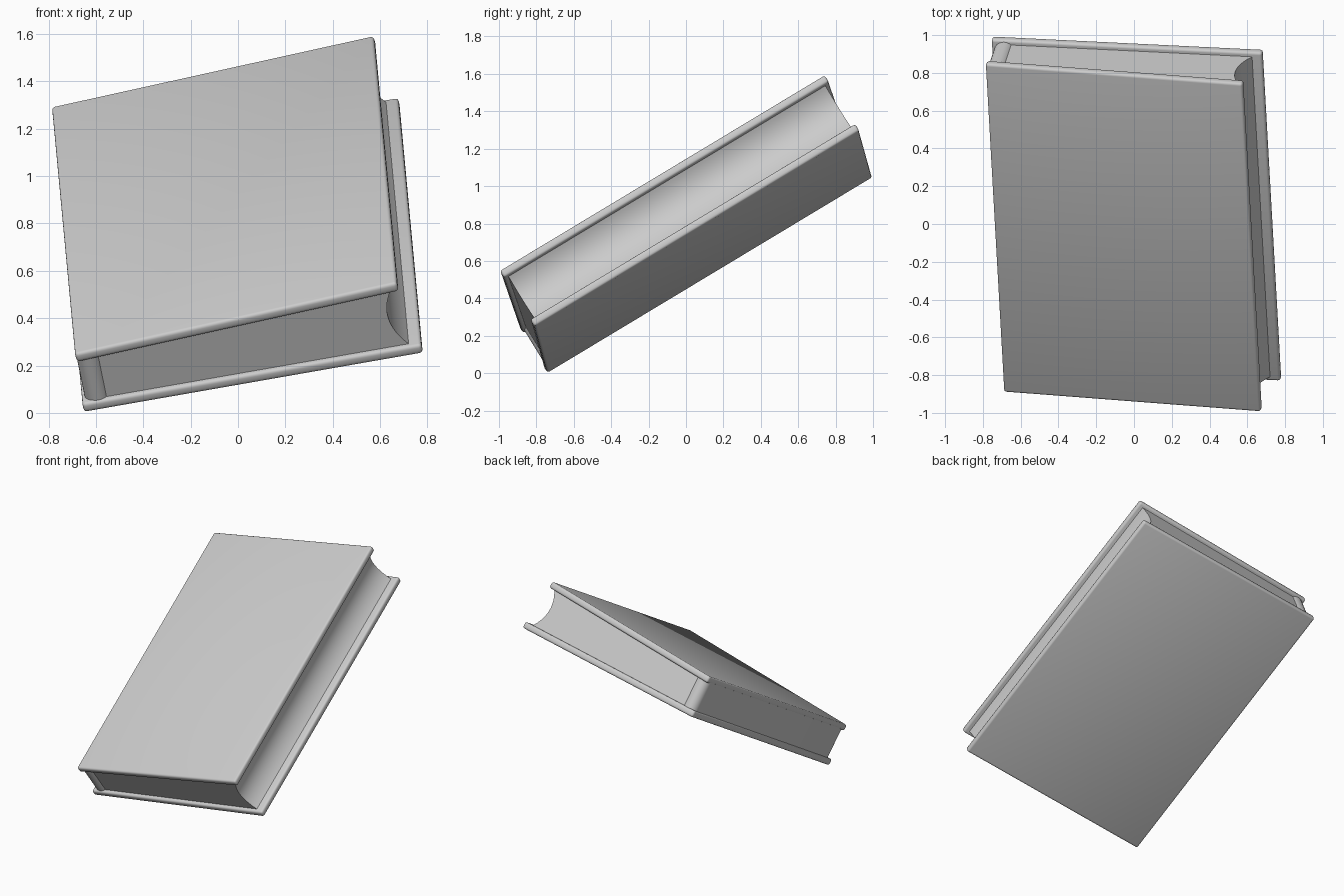
import bpy, bmesh, math
from mathutils import Matrix, Vector

if "Cube" in bpy.data.objects:
    bpy.data.objects.remove(bpy.data.objects["Cube"])

# One plain colour for the whole book
grey = bpy.data.materials.new("light_grey")
grey.diffuse_color = (0.6, 0.6, 0.6, 1)
grey.use_nodes = True
grey.node_tree.nodes["Principled BSDF"].inputs["Base Color"].default_value = grey.diffuse_color

# Resting pose: x runs spine to fore edge, y tail to head, z through the book
ax = Vector((1.43, -0.07, 0.25)).normalized()
ay = Vector((-0.095, 1.735, 1.045))
ay = (ay - ay.dot(ax) * ax).normalized()
az = ax.cross(ay)
POSE = Matrix.Translation((-0.65, -0.74, 0.0)) @ Matrix((ax, ay, az)).transposed().to_4x4()

LENGTH, THICK = 2.03, 0.045
TILT = math.atan2(0.072, 1.394)       # the front cover opens slightly
HINGE = Vector((0.011, 0, 0.294))     # outer spine edge of the front cover


def make(name, bottom, top, bevel=0.0):
    """Solid lofted between two outlines with equal point counts."""
    bm = bmesh.new()
    a = [bm.verts.new(p) for p in bottom]
    b = [bm.verts.new(p) for p in top]
    bm.faces.new(a[::-1])
    bm.faces.new(b)
    for i in range(len(a)):
        j = (i + 1) % len(a)
        bm.faces.new((a[i], a[j], b[j], b[i]))
    bmesh.ops.recalc_face_normals(bm, faces=bm.faces)
    if bevel:
        bmesh.ops.bevel(bm, geom=bm.edges[:], offset=bevel, segments=3,
                        profile=0.5, affect='EDGES')
    mesh = bpy.data.meshes.new(name)
    bm.to_mesh(mesh)
    bm.free()
    mesh.materials.append(grey)
    ob = bpy.data.objects.new(name, mesh)
    bpy.context.collection.objects.link(ob)
    ob.matrix_world = POSE
    bpy.ops.object.select_all(action='DESELECT')
    ob.select_set(True)
    bpy.context.view_layer.objects.active = ob
    bpy.ops.object.shade_smooth_by_angle(angle=math.radians(40))
    return ob


def under_front(x):
    """Height of the inner face of the front cover."""
    return HINGE.z - THICK + (x - HINGE.x) * math.tan(TILT)


def rect(w, z):
    return [(0, 0, z), (w, 0, z), (w, LENGTH, z), (0, LENGTH, z)]


# Covers
make("back_cover", rect(1.455, 0), rect(1.455, THICK), 0.014)
front = make("front_cover", rect(1.396, -THICK), rect(1.396, 0), 0.014)
front.matrix_world = POSE @ Matrix.Translation(HINGE) @ Matrix.Rotation(-TILT, 4, 'Y')

# Spine: slab with round ends between the covers
R, CX, N = 0.055, 0.068, 12
ring = []
for cy, start in ((LENGTH - R - 0.01, 0), (R + 0.01, math.pi)):
    for k in range(N + 1):
        t = start + math.pi * k / N
        ring.append((CX + R * math.cos(t), cy + R * math.sin(t)))
make("spine", [(x, y, THICK - 0.01) for x, y in ring],
     [(x, y, under_front(x) + 0.01) for x, y in ring])

# Page block: profile with a hollow fore edge, run from tail to head
z0, z1, x0, x1 = THICK - 0.004, under_front(1.37) + 0.004, 1.405, 1.375
profile = [(0.08, z0)]
for k in range(17):
    t = k / 16
    profile.append((x0 + (x1 - x0) * t - 0.05 * 4 * t * (1 - t), z0 + (z1 - z0) * t))
profile.append((0.08, under_front(0.08) + 0.004))
make("pages", [(x, 0.025, z) for x, z in profile],
     [(x, LENGTH - 0.025, z) for x, z in profile])
